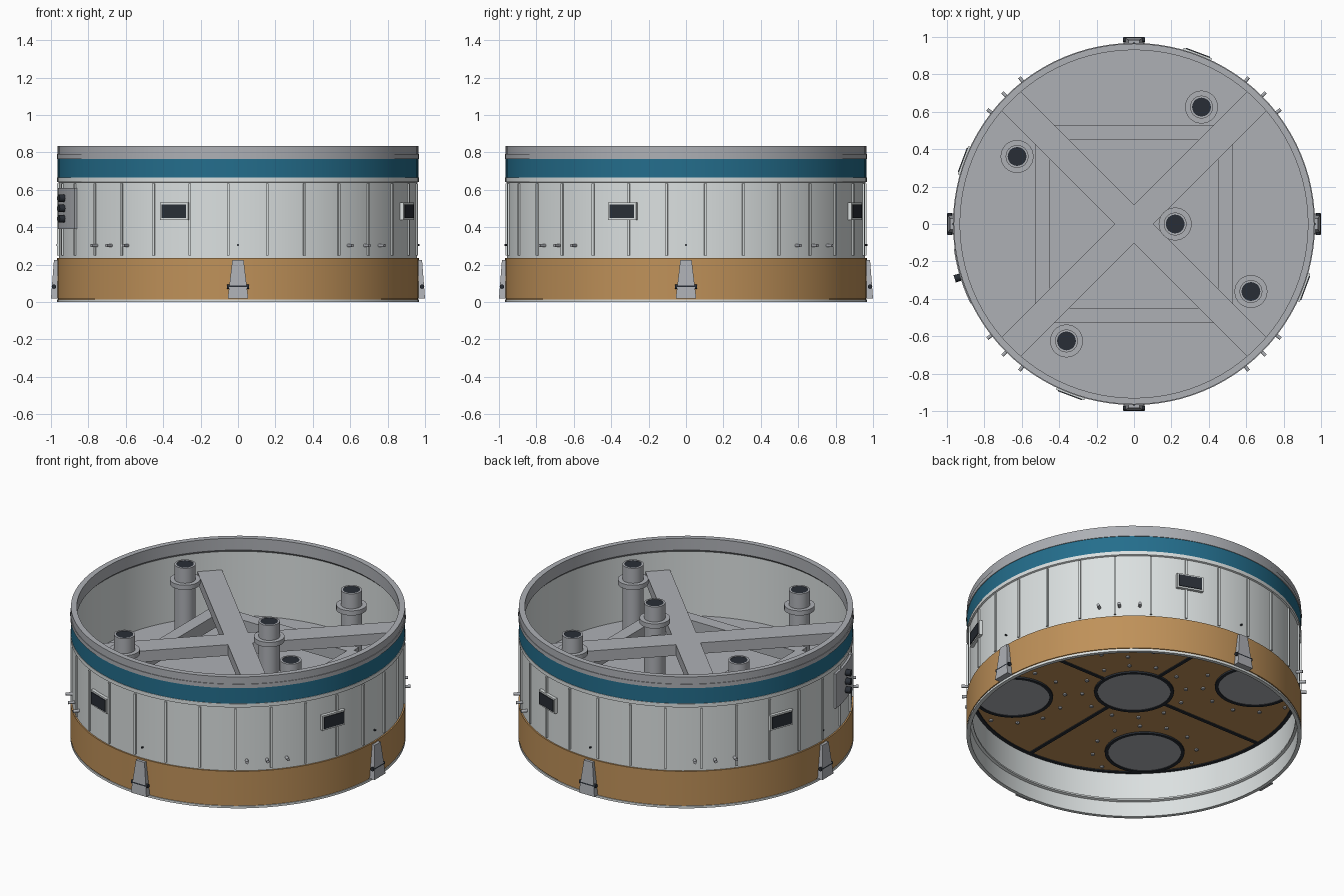
import bpy, bmesh, math
from mathutils import Matrix, Vector

cube = bpy.data.objects.get("Cube")
if cube:
    bpy.data.objects.remove(cube, do_unlink=True)


def material(name, *srgb):
    lin = [c / 12.92 if c < 0.04 else ((c + 0.055) / 1.055) ** 2.4 for c in srgb]
    m = bpy.data.materials.new(name)
    m.use_nodes = True
    m.diffuse_color = (*lin, 1)
    m.node_tree.nodes["Principled BSDF"].inputs["Base Color"].default_value = (*lin, 1)
    return m


WHITE = material("off_white", 0.86, 0.88, 0.88)
GREY = material("metal_grey", 0.68, 0.69, 0.71)
TAN = material("cork_tan", 0.75, 0.57, 0.35)
TEAL = material("teal_paint", 0.14, 0.43, 0.55)
DARK = material("near_black", 0.16, 0.18, 0.21)
PARTS = []


def finish(name, bm, *mats):
    bmesh.ops.recalc_face_normals(bm, faces=bm.faces)
    me = bpy.data.meshes.new(name)
    bm.to_mesh(me)
    bm.free()
    for m in mats:
        me.materials.append(m)
    ob = bpy.data.objects.new(name, me)
    bpy.context.collection.objects.link(ob)
    PARTS.append(ob)
    return ob


def lathe(name, profile, mats, rule=None, steps=96, at=(0, 0)):
    """Revolve a closed profile of (radius, height); rule maps a face to a slot."""
    bm = bmesh.new()
    rings = []
    for k in range(steps):
        a = math.tau * k / steps
        rings.append([bm.verts.new((at[0] + r * math.cos(a), at[1] + r * math.sin(a), z))
                      for r, z in profile])
    n = len(profile)
    for k in range(steps):
        p, q = rings[k], rings[(k + 1) % steps]
        for i in range(n):
            j = (i + 1) % n
            f = bm.faces.new((p[i], q[i], q[j], p[j]))
            if rule:
                f.material_index = rule(f.calc_center_median())
    return finish(name, bm, *mats)


def ring(name, r0, r1, z0, z1, mat, steps=96, at=(0, 0)):
    return lathe(name, [(r0, z0), (r1, z0), (r1, z1), (r0, z1)], [mat], None, steps, at)


def around(deg, r=0, z=0):
    """Local x points outwards, y along the wall."""
    return Matrix.Rotation(math.radians(deg), 4, 'Z') @ Matrix.Translation((r, 0, z))


def box(name, size, mat, place):
    bm = bmesh.new()
    bmesh.ops.create_cube(bm, size=1, matrix=place @ Matrix.Diagonal((*size, 1)))
    return finish(name, bm, mat)


def cyl(name, r, h, mat, place, steps=32):
    bm = bmesh.new()
    bmesh.ops.create_cone(bm, cap_ends=True, segments=steps, radius1=r, radius2=r,
                          depth=h, matrix=place)
    return finish(name, bm, mat)


RADIAL = Matrix.Rotation(math.pi / 2, 4, 'Y')
TANGENT = Matrix.Rotation(math.pi / 2, 4, 'X')


# Hull wall: painted bands outside, plain liner with stiffening lip inside
def hull_colour(c):
    r = math.hypot(c.x, c.y)
    if c.z > 0.766 or (c.z > 0.74 and r < 0.95):
        return 1
    if r > 0.955 and 0.017 < c.z < 0.236:
        return 2
    if r > 0.955 and 0.666 < c.z < 0.764:
        return 3
    return 0


lathe("hull_wall", [
    (0.945, 0), (0.967, 0), (0.967, 0.014), (0.962, 0.014), (0.962, 0.02),
    (0.967, 0.02), (0.967, 0.235), (0.958, 0.235), (0.958, 0.638), (0.967, 0.642),
    (0.967, 0.665), (0.964, 0.665), (0.964, 0.765), (0.968, 0.765), (0.968, 0.79),
    (0.964, 0.79), (0.964, 0.835), (0.93, 0.835), (0.93, 0.76), (0.945, 0.745),
    (0.945, 0.115), (0.93, 0.11), (0.93, 0.1), (0.945, 0.095)],
    [WHITE, GREY, TAN, TEAL], hull_colour)

# Vertical stringers
RIBS = 29
for k in range(RIBS):
    box("stringer", (0.014, 0.013, 0.385), WHITE, around(180 + 360 * k / RIBS, 0.96, 0.44))

# Deck, heat shield and its black border
cyl("deck", 0.946, 0.03, GREY, Matrix.Translation((0, 0, 0.32)), 96)
cyl("heat_shield", 0.946, 0.015, TAN, Matrix.Translation((0, 0, 0.298)), 96)
ring("shield_border", 0.925, 0.946, 0.284, 0.292, DARK)

# Engine openings with bolt circles
engines = [Vector((0, 0))] + [Vector((sx * 0.495, sy * 0.495)) for sx in (-1, 1) for sy in (-1, 1)]
for e in engines:
    cyl("engine_cover", 0.212, 0.008, GREY, Matrix.Translation((e.x, e.y, 0.288)), 48)
    ring("engine_rim", 0.21, 0.23, 0.28, 0.293, DARK, 48, e)
    for k in range(12):
        a = math.tau * (k + 0.5) / 12
        p = e + 0.3 * Vector((math.cos(a), math.sin(a)))
        if p.length < 0.91:
            cyl("shield_bolt", 0.011, 0.012, GREY, Matrix.Translation((p.x, p.y, 0.287)), 8)

# Structure that repeats on each quarter
for q in range(4):
    turn = q * 90
    box("shield_seam", (0.7, 0.02, 0.008), DARK, around(turn, 0.58, 0.288))
    box("cross_beam", (0.94, 0.144, 0.07), GREY, around(turn + 45, 0.47, 0.595))
    box("tie_beam", (0.08, 0.96, 0.08), GREY, around(turn, 0.49, 0.46))

    # Window
    w = turn - 20.5
    box("window_frame", (0.025, 0.16, 0.094), WHITE, around(w, 0.963, 0.485))
    box("window_pane", (0.008, 0.138, 0.074), DARK, around(w, 0.976, 0.485))

    # Hold-down foot: tapered block with a cross pin
    bm = bmesh.new()
    bmesh.ops.create_cube(bm, size=1)
    for v in bm.verts:
        top = v.co.z > 0
        half = 0.03 if top else 0.055
        outer = 0.984 if top else 1.0
        v.co = Vector((outer if v.co.x > 0 else 0.95, math.copysign(half, v.co.y),
                       0.225 if top else 0.018))
    bm.transform(around(turn))
    finish("foot", bm, GREY)
    cyl("foot_pin", 0.012, 0.116, DARK, around(turn, 0.984, 0.082) @ TANGENT, 12)

    # Small studs above the skirt
    cyl("centre_stud", 0.005, 0.02, DARK, around(turn, 0.961, 0.305) @ RADIAL, 8)
    for d in (-7, 0, 7):
        cyl("side_stud", 0.009, 0.045, GREY, around(turn + 45 + d, 0.973, 0.302) @ RADIAL, 12)

# Feed pipes with collars and dark mouths
pipes = [(0.22, 0)] + [(0.722 * math.cos(math.radians(a)), 0.722 * math.sin(math.radians(a)))
                       for a in (60, 150, 240, 330)]
for p in pipes:
    lathe("feed_pipe", [(0.05, 0.33), (0.061, 0.33), (0.061, 0.675), (0.088, 0.675),
                        (0.088, 0.705), (0.061, 0.705), (0.061, 0.8), (0.05, 0.8)],
          [GREY], None, 32, p)
    cyl("pipe_mouth", 0.051, 0.008, DARK, Matrix.Translation((*p, 0.794)))

# Service panel with three connectors
for k in range(6):
    box("service_panel", (0.02, 0.052, 0.22), GREY, around(189.5 + 3 * k, 0.962, 0.5))
for z in (0.445, 0.5, 0.555):
    cyl("connector", 0.02, 0.035, DARK, around(197, 0.985, z) @ RADIAL, 16)

# Smooth round walls, keep edges crisp
bpy.ops.object.select_all(action='DESELECT')
for ob in PARTS:
    ob.select_set(True)
bpy.context.view_layer.objects.active = PARTS[0]
bpy.ops.object.shade_smooth_by_angle(angle=math.radians(25))
